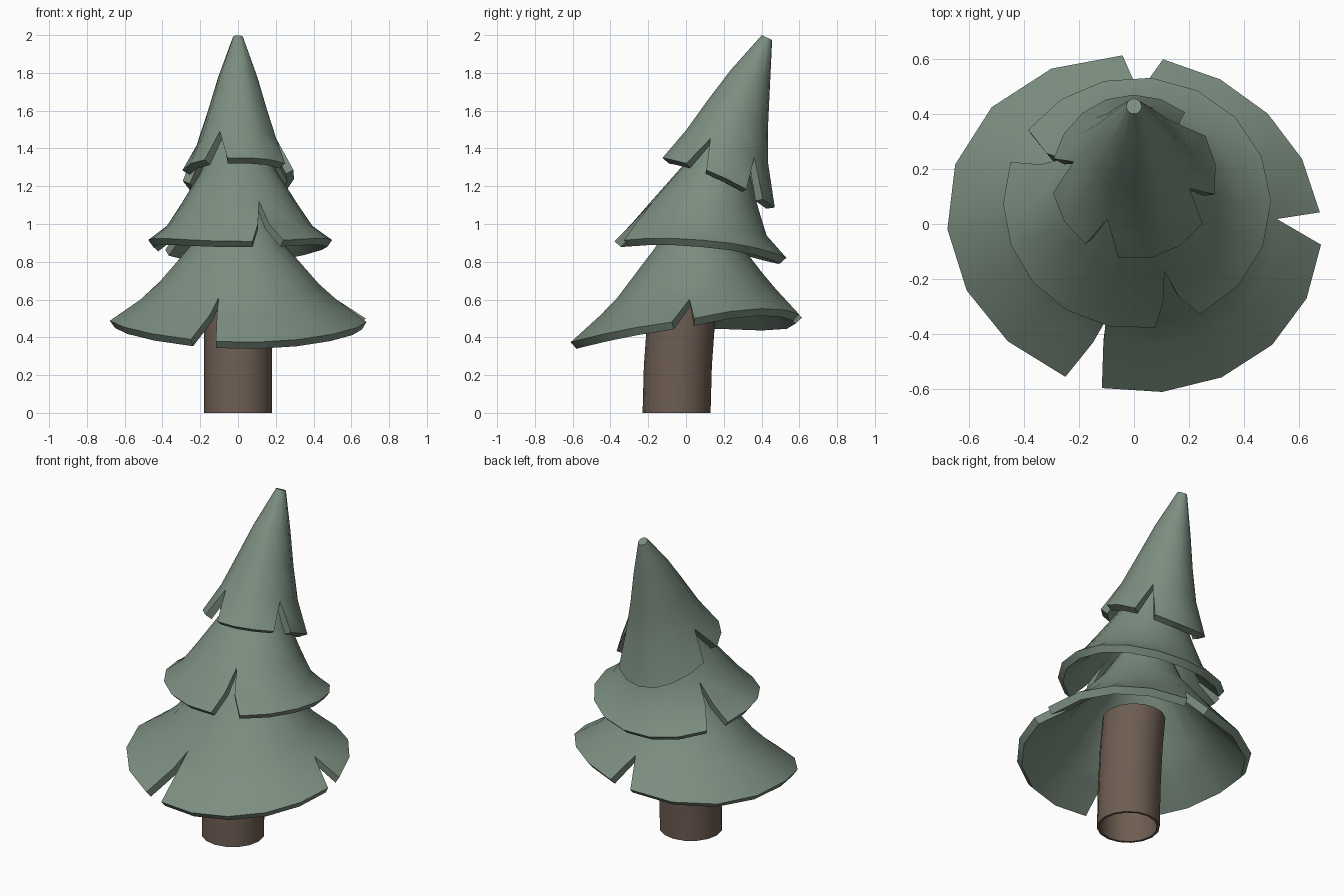
import bpy, bmesh
from math import ceil, cos, sin, radians

cube = bpy.data.objects.get("Cube")
if cube:
    bpy.data.objects.remove(cube, do_unlink=True)


def make_material(name, rgb):
    mat = bpy.data.materials.new(name)
    mat.use_nodes = True
    colour = (*rgb, 1)
    mat.diffuse_color = colour
    bsdf = next(n for n in mat.node_tree.nodes if n.type == 'BSDF_PRINCIPLED')
    bsdf.inputs["Base Color"].default_value = colour
    bsdf.inputs["Roughness"].default_value = 0.9
    return mat


def spread(start, end):
    """Evenly spaced angles from start up to, not including, end."""
    steps = ceil((end - start) / 22.5)
    return [start + (end - start) * i / steps for i in range(steps)]


def columns_for(notches):
    """Counter-clockwise columns as (rim angle, notch or None)."""
    if not notches:
        return [(a, None) for a in spread(0, 360)]
    cols = []
    for i, n in enumerate(notches):
        following = notches[(i + 1) % len(notches)][0]
        if following < n[2]:
            following += 360
        cols += [(n[0], n), (n[2], n)]
        cols += [(a, None) for a in spread(n[2], following)[1:]]
    return cols


def loft(name, rows, mat, thickness, notches=(), stretch=1.0,
         bow=0.0, twist=0.0, wobble=(1, 0, 0)):
    """Rows run top to bottom: (centre y, z, radius, tilt along y).
    Notches are (start angle, apex angle, end angle, apex row).
    Wobble is (bulges around, amount, peak angle)."""
    cols = columns_for(notches)
    last = len(rows) - 1
    widest = max(row[2] for row in rows)
    bulges, amount, peak = wobble
    bm = bmesh.new()
    grid = []
    for cy, z, rad, tilt in rows:
        ring = []
        for angle, notch in cols:
            if notch:
                # both sides of a notch meet at its apex row
                apex, start = notch[1], rows[notch[3]][2]
                f = max(0, (rad - start) / (widest - start))
                angle = apex + (angle - apex) * f
            r = rad * (1 + amount * cos(radians(bulges * (angle - peak))))
            x = r * cos(radians(angle))
            y = r * stretch * sin(radians(angle))
            warp = (bow * y * y + twist * x * max(y, 0)) * (rad / widest) ** 2
            ring.append(bm.verts.new((x, cy + y, z + tilt * y + warp)))
        grid.append(ring)
    bm.faces.new(grid[0])
    count = len(cols)
    for r in range(last):
        for c in range(count):
            d = (c + 1) % count
            notch = cols[c][1]
            if notch and notch is cols[d][1] and r >= notch[3]:
                continue
            bm.faces.new((grid[r][c], grid[r + 1][c],
                          grid[r + 1][d], grid[r][d]))
    bmesh.ops.remove_doubles(bm, verts=bm.verts, dist=0.0001)
    mesh = bpy.data.meshes.new(name)
    bm.to_mesh(mesh)
    bm.free()
    mesh.materials.append(mat)
    obj = bpy.data.objects.new(name, mesh)
    bpy.context.collection.objects.link(obj)

    # thickness grows inwards, then smooth with crisp rims
    shell = obj.modifiers.new("Shell", 'SOLIDIFY')
    shell.thickness = thickness
    shell.offset = -1
    bpy.ops.object.select_all(action='DESELECT')
    obj.select_set(True)
    bpy.context.view_layer.objects.active = obj
    bpy.ops.object.modifier_apply(modifier=shell.name)
    bpy.ops.object.shade_smooth_by_angle(angle=radians(40))


green = make_material("needle green", (0.20, 0.27, 0.215))
brown = make_material("bark brown", (0.155, 0.11, 0.085))

# Hollow, slightly leaning trunk
loft("trunk",
     [(0, 0.69, 0.18, 0), (-0.025, 0.5, 0.18, 0),
      (-0.043, 0.25, 0.18, 0), (-0.05, 0, 0.18, 0)],
     brown, 0.015)

# Wide lower skirt with three notches
loft("lower_branches",
     [(0.12, 1.2, 0.06, 0), (0.09, 1.02, 0.17, 0), (0.06, 0.88, 0.255, 0.05),
      (0.02, 0.68, 0.43, 0.17), (0.01, 0.6, 0.52, 0.15),
      (0, 0.49, 0.68, 0.11)],
     green, 0.047, stretch=0.9, bow=-0.13, twist=0.2, wobble=(2, 0.03, 315),
     notches=[(-7, 1, 4, 4), (81, 88, 93.5, 4), (248, 256, 260, 3)])

# Middle skirt with two notches
loft("middle_branches",
     [(0.3, 1.6, 0.06, 0), (0.22, 1.42, 0.14, -0.05),
      (0.15, 1.28, 0.2, -0.05), (0.1, 1.11, 0.305, -0.07),
      (0.07, 0.99, 0.385, -0.09), (0.08, 0.915, 0.487, -0.1)],
     green, 0.045, stretch=0.94, bow=-0.25, twist=0.08,
     wobble=(1, 0.025, 340),
     notches=[(144, 151, 161, 3), (279, 291, 299, 3)])

# Leaning crown with four notches
loft("top_branches",
     [(0.428, 1.987, 0.028, -0.45), (0.34, 1.78, 0.105, -0.35),
      (0.275, 1.6, 0.16, -0.4), (0.215, 1.42, 0.22, -0.4),
      (0.17, 1.26, 0.3, -0.44)],
     green, 0.045, bow=-0.45,
     notches=[(30, 42, 52, 3), (167, 177, 191, 3),
              (234, 244, 259, 3), (326, 337, 348, 3)])
